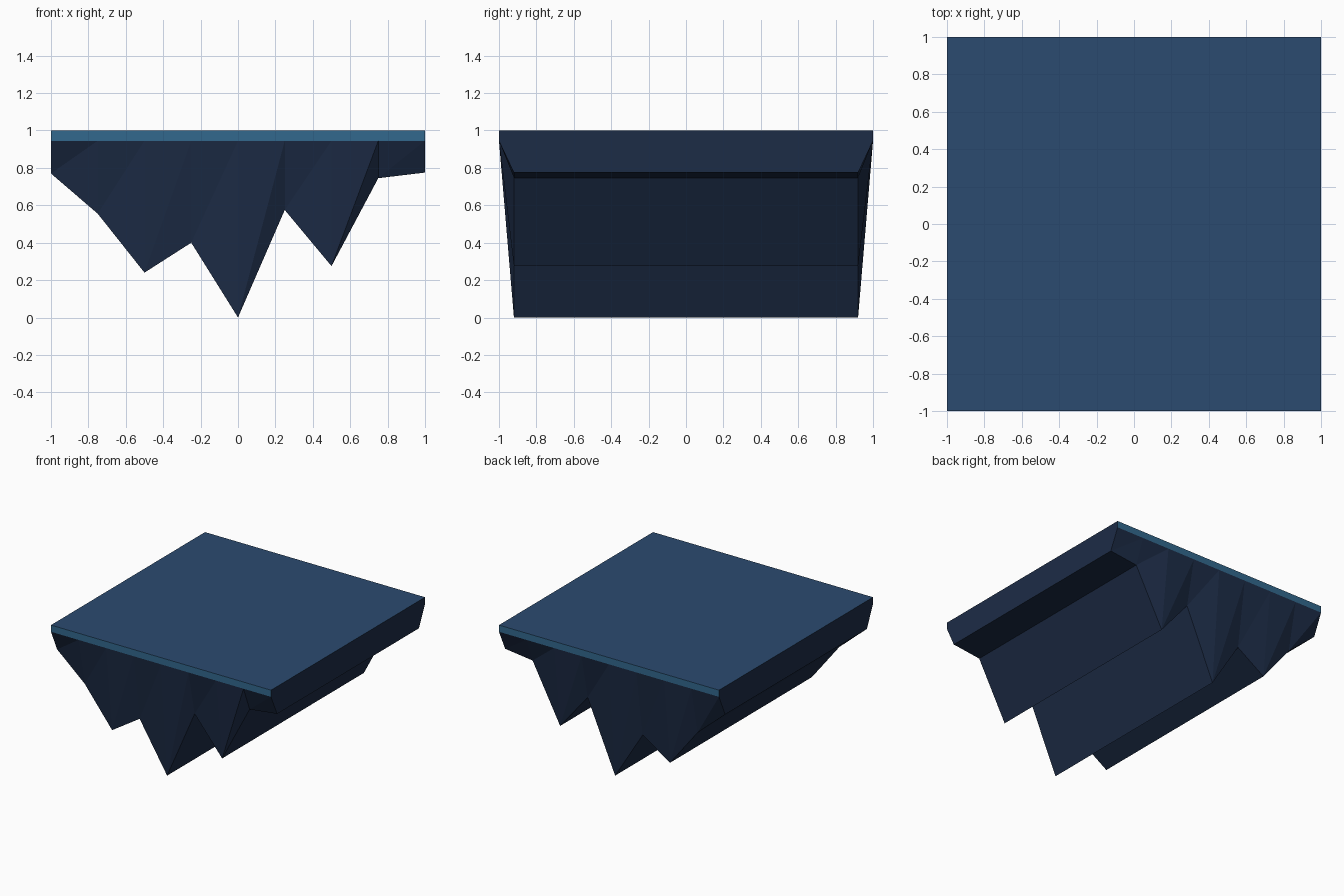
import bpy, bmesh

if "Cube" in bpy.data.objects:
    bpy.data.objects.remove(bpy.data.objects["Cube"])


def material(name, rgb):
    m = bpy.data.materials.new(name)
    m.diffuse_color = (*rgb, 1)
    m.use_nodes = True
    m.node_tree.nodes["Principled BSDF"].inputs["Base Color"].default_value = m.diffuse_color
    return m


# Height of the jagged underside at nine evenly spaced stations along x
heights = [0.77, 0.555, 0.24, 0.40, 0.0, 0.575, 0.275, 0.745, 0.775]
LIP_Z, TOP_Z = 0.945, 1.0
ROCK, LIP, TOP = 0, 1, 2
slots = [LIP, ROCK, ROCK, ROCK, LIP, TOP]  # one per side of the cross-section

bm = bmesh.new()


def face(verts, slot):
    bm.faces.new(verts).material_index = slot


# Cross-sections: straight lip on top, tapering in to the spike edge
rings = []
for i, z in enumerate(heights):
    x = -1 + i * 0.25
    section = [(-1, TOP_Z), (-1, LIP_Z), (-0.92, z), (0.92, z), (1, LIP_Z), (1, TOP_Z)]
    rings.append([bm.verts.new((x, y, h)) for y, h in section])

# Skin between neighbouring sections; the twisted spike faces are triangles
for a, b in zip(rings, rings[1:]):
    for k, slot in enumerate(slots):
        n = (k + 1) % 6
        if k in (1, 3):
            face((a[k], a[n], b[k]), slot)
            face((a[n], b[n], b[k]), slot)
        else:
            face((a[k], a[n], b[n], b[k]), slot)

# End walls
face(rings[0], ROCK)
face(rings[-1], ROCK)
bmesh.ops.recalc_face_normals(bm, faces=bm.faces)

# Floating platform with rock underside, front and back lips and flat top
mesh = bpy.data.meshes.new("spiked_platform")
bm.to_mesh(mesh)
bm.free()
mesh.materials.append(material("dark_rock", (0.012, 0.025, 0.062)))
mesh.materials.append(material("lip_teal", (0.032, 0.14, 0.27)))
mesh.materials.append(material("top_blue", (0.024, 0.07, 0.16)))
platform = bpy.data.objects.new("spiked_platform", mesh)
bpy.context.collection.objects.link(platform)
